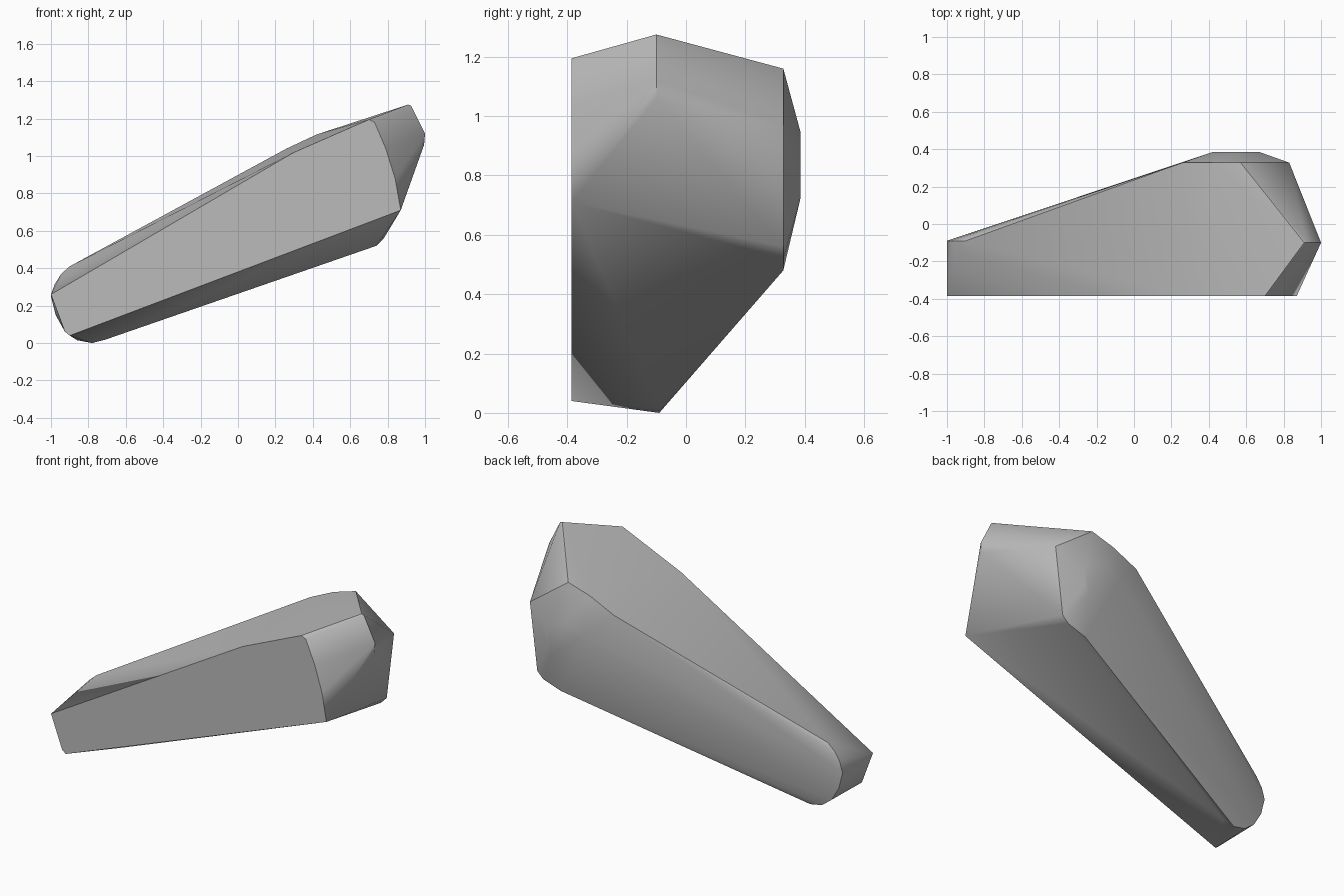
import bpy
import bmesh
import math

default_cube = bpy.data.objects.get("Cube")
if default_cube:
    bpy.data.objects.remove(default_cube, do_unlink=True)


def make_material(name, shade):
    """One plain grey material, shown alike in viewport and render."""
    material = bpy.data.materials.new(name)
    material.use_nodes = True
    colour = (shade, shade, shade, 1)
    material.diffuse_color = colour
    shader = material.node_tree.nodes["Principled BSDF"]
    shader.inputs["Base Color"].default_value = colour
    return material


# Outlines as (x, z) pairs, each lying at its own depth along y
flat_front = [(-1, .26), (-.985, .22), (-.925, .06), (-.9, .04), (.87, .71),
              (.84, .88), (.79, 1.04), (.73, 1.18), (.7, 1.195), (.3, 1.02)]
tip_round = [(-.9, .41), (-.945, .37), (-.98, .315), (-1, .25), (-.975, .15),
             (-.925, .065), (-.86, .015), (-.78, 0), (-.71, .018)]
head_peak = [(.91, 1.275), (.925, 1.27), (1, 1.12), (.995, 1.06)]
back_rim = [(.26, 1.04), (.42, 1.115), (.57, 1.16), (.83, .97),
            (.78, .56), (.74, .52), (.62, .48)]
back_facet = [(.42, .9), (.55, .95), (.67, .88), (.67, .76), (.64, .72)]

outlines = [(flat_front, -.385), (tip_round, -.09), (head_peak, -.1),
            (back_rim, .328), (back_facet, .385)]

# Stretch one convex skin over all the outlines
bm = bmesh.new()
for outline, depth in outlines:
    for x, z in outline:
        bm.verts.new((x, depth, z))
hull = bmesh.ops.convex_hull(bm, input=bm.verts[:])
unused = [v for v in bm.verts if not v.link_faces]
bmesh.ops.delete(bm, geom=unused, context="VERTS")

# Merge the triangles of flat areas into clean faces
bmesh.ops.dissolve_limit(bm, angle_limit=math.radians(1),
                         verts=bm.verts[:], edges=bm.edges[:])
bmesh.ops.recalc_face_normals(bm, faces=bm.faces[:])

mesh = bpy.data.meshes.new("tapered_club")
bm.to_mesh(mesh)
bm.free()
club = bpy.data.objects.new("tapered_club", mesh)
bpy.context.collection.objects.link(club)
mesh.materials.append(make_material("plain_grey", .5))

# Soft facets, with the flat front and the round tip kept crisp
bpy.ops.object.select_all(action="DESELECT")
bpy.context.view_layer.objects.active = club
club.select_set(True)
bpy.ops.object.shade_smooth_by_angle(angle=math.radians(32))
